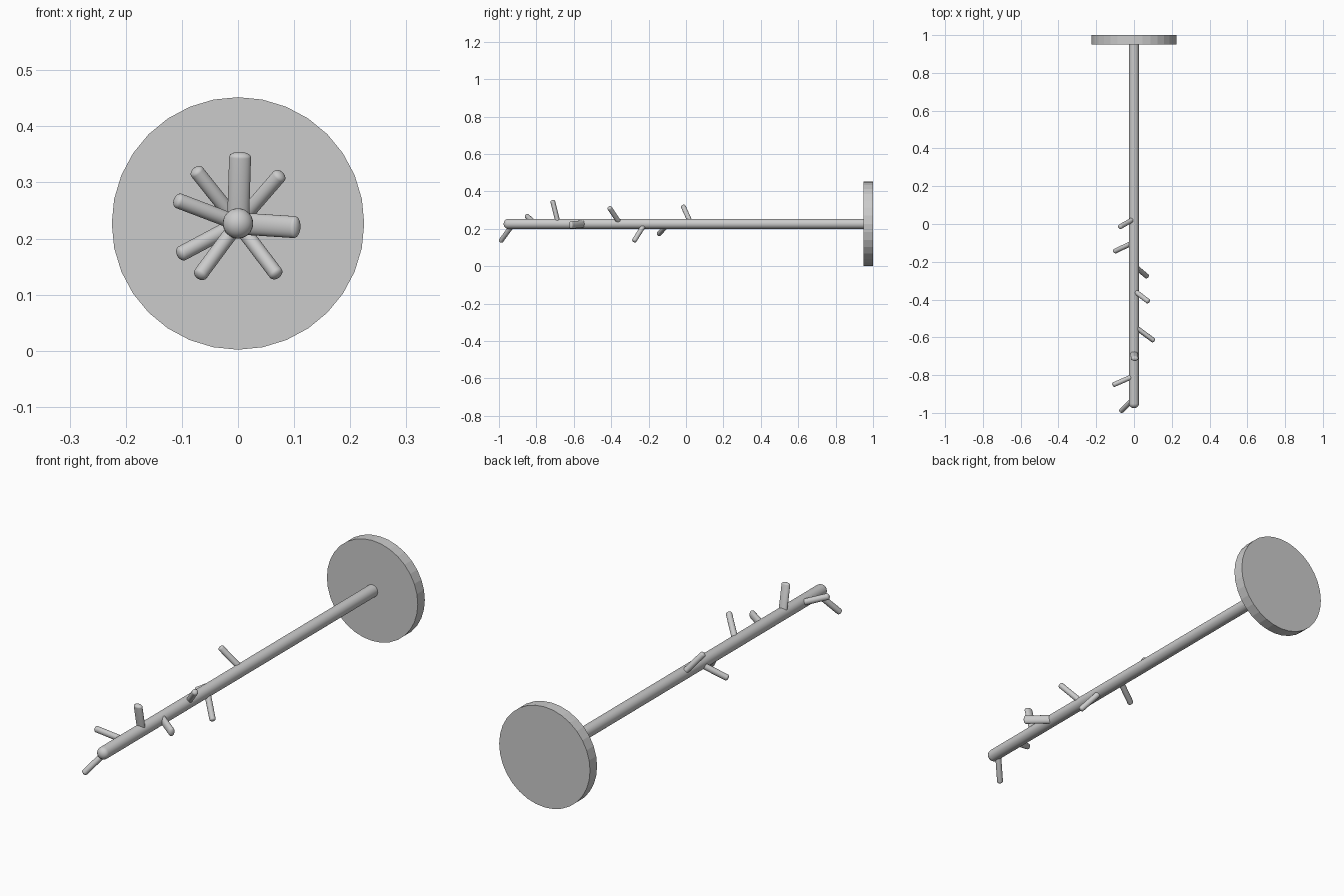
import bpy, bmesh, math
from mathutils import Vector, Matrix

if "Cube" in bpy.data.objects:
    bpy.data.objects.remove(bpy.data.objects["Cube"])

AXIS_Z = 0.227


def rod(name, start, end, radius, cap, wide=1.0, sides=32):
    """Lathed rod from start to end with a rounded tip of height cap; wide stretches it across the pole."""
    start, end = Vector(start), Vector(end)
    length = (end - start).length
    along = (end - start).normalized()
    # across = sideways direction, perpendicular to the pole and the rod
    across = along.cross(Vector((0, 1, 0)))
    across = across.normalized() if across.length > 1e-4 else Vector((1, 0, 0))
    other = along.cross(across)
    profile = [(radius, 0.0)]
    steps = 6
    for i in range(steps):
        a = math.pi / 2 * i / steps
        profile.append((radius * math.cos(a), length - cap + cap * math.sin(a)))
    bm = bmesh.new()
    rings = []
    for r, h in profile:
        ring = []
        for k in range(sides):
            t = 2 * math.pi * k / sides
            ring.append(bm.verts.new(start + along * h + across * (r * wide * math.cos(t))
                                     + other * (r * math.sin(t))))
        rings.append(ring)
    for lo, hi in zip(rings, rings[1:]):
        for k in range(sides):
            n = (k + 1) % sides
            bm.faces.new((lo[k], lo[n], hi[n], hi[k]))
    tip = bm.verts.new(end)
    for k in range(sides):
        bm.faces.new((rings[-1][k], rings[-1][(k + 1) % sides], tip))
    bm.faces.new(rings[0][::-1])
    bmesh.ops.recalc_face_normals(bm, faces=bm.faces)
    for f in bm.faces:
        f.smooth = len(f.verts) < 5
    mesh = bpy.data.meshes.new(name)
    bm.to_mesh(mesh)
    bm.free()
    ob = bpy.data.objects.new(name, mesh)
    bpy.context.collection.objects.link(ob)
    return ob


# Flat-shaded round base plate at the back
bpy.ops.mesh.primitive_cylinder_add(vertices=32, radius=0.225, depth=0.05,
                                    location=(0, 0.975, AXIS_Z),
                                    rotation=(math.pi / 2, 0, 0))
bpy.context.object.name = "base_plate"

# Long pole with a rounded free end
rod("pole", (0, 0.96, AXIS_Z), (0, -0.975, AXIS_Z), 0.027, 0.024)

# Slanted pegs: root y on the pole axis, tip position, sideways stretch
pegs = [
    (-0.923, (-0.071, -0.993, 0.131), 1.0),
    (-0.804, (-0.113, -0.853, 0.270), 1.05),
    (-0.683, (0.004, -0.714, 0.354), 1.5),
    (-0.540, (0.108, -0.620, 0.220), 1.5),
    (-0.352, (0.078, -0.412, 0.317), 1.0),
    (-0.220, (0.072, -0.280, 0.132), 1.0),
    (-0.096, (-0.107, -0.147, 0.170), 1.05),
    (0.027, (-0.078, -0.017, 0.325), 1.0),
]
for i, (root_y, tip, wide) in enumerate(pegs, 1):
    rod(f"peg_{i}", (0, root_y, AXIS_Z), tip, 0.013, 0.009, wide, 24)
